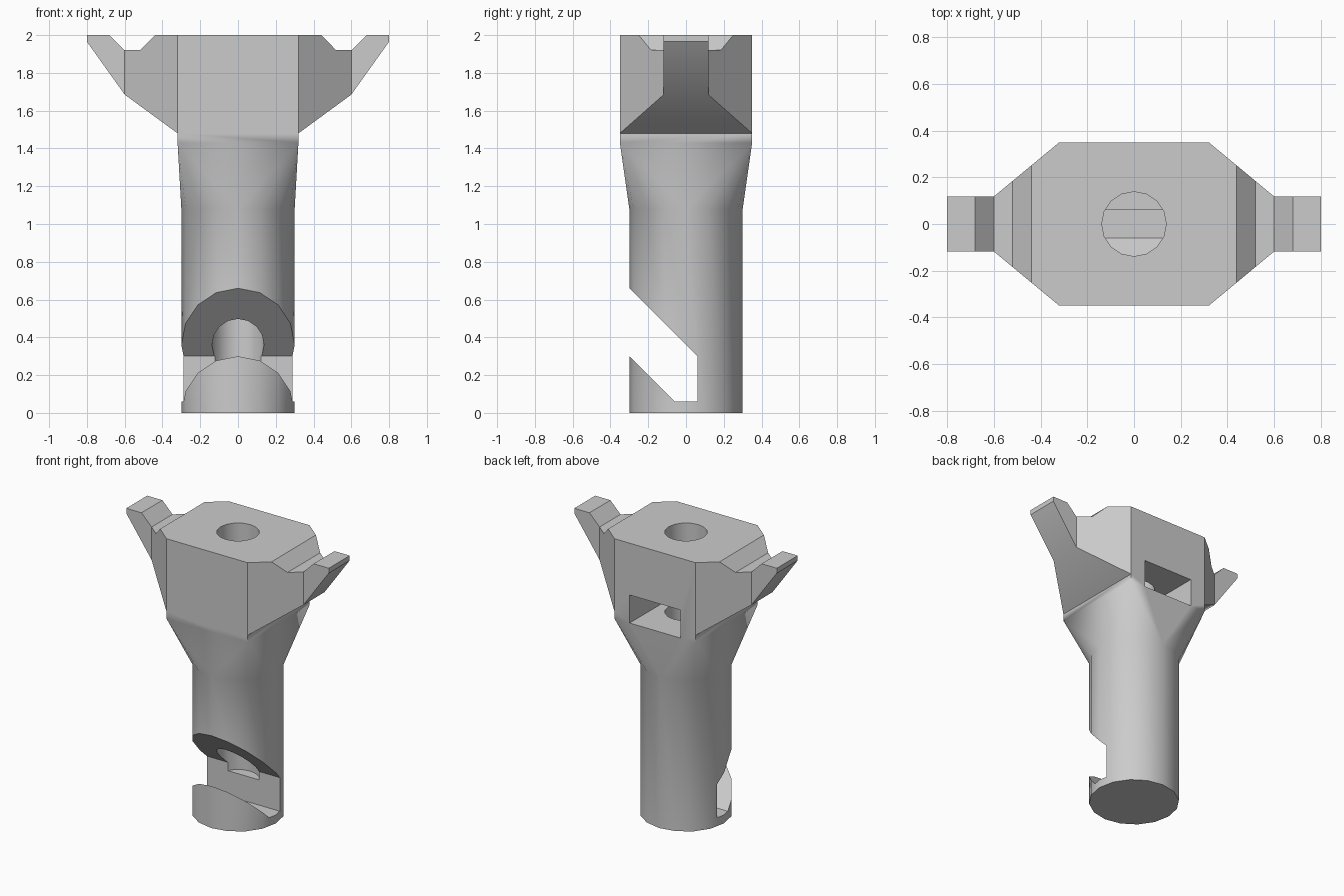
import bpy
import bmesh
from math import cos, sin, pi, radians
from mathutils import Vector

cube = bpy.data.objects.get("Cube")
if cube:
    bpy.data.objects.remove(cube, do_unlink=True)

grey = bpy.data.materials.new("plain grey")
grey.use_nodes = True
grey.diffuse_color = (0.6, 0.6, 0.6, 1)
grey.node_tree.nodes["Principled BSDF"].inputs["Base Color"].default_value = (0.6, 0.6, 0.6, 1)


def add_object(name, bm):
    bmesh.ops.recalc_face_normals(bm, faces=bm.faces)
    mesh = bpy.data.meshes.new(name)
    bm.to_mesh(mesh)
    bm.free()
    mesh.materials.append(grey)
    obj = bpy.data.objects.new(name, mesh)
    bpy.context.collection.objects.link(obj)
    return obj


def prism(name, outline, axis, low, high):
    """Extrude a 2D outline along one axis."""
    bm = bmesh.new()
    verts = []
    for a, b in outline:
        point = [a, b]
        point.insert(axis, low)
        verts.append(bm.verts.new(point))
    face = bm.faces.new(verts)
    grown = bmesh.ops.extrude_face_region(bm, geom=[face])["geom"]
    shift = Vector((0, 0, 0))
    shift[axis] = high - low
    bmesh.ops.translate(bm, vec=shift, verts=[g for g in grown if isinstance(g, bmesh.types.BMVert)])
    return add_object(name, bm)


def ring(radius, sides=16):
    return [(radius * sin(2 * pi * i / sides), radius * cos(2 * pi * i / sides)) for i in range(sides)]


def combine(target, tool, operation):
    mod = target.modifiers.new(tool.name, "BOOLEAN")
    mod.operation = operation
    mod.solver = "EXACT"
    mod.object = tool
    bpy.context.view_layer.objects.active = target
    bpy.ops.object.modifier_apply(modifier=mod.name)
    bpy.data.objects.remove(tool, do_unlink=True)


# Head with two notched arms: side profile trimmed by the plan outline
half = [(0.32, 1.43), (0.32, 1.48), (0.6, 1.685), (0.8, 1.965), (0.8, 2),
        (0.68, 2), (0.6, 1.92), (0.52, 1.92), (0.44, 2)]
head = prism("head", half + [(-x, z) for x, z in reversed(half)], 1, -0.5, 0.5)
plan = [(0.9, -0.118), (0.9, 0.118), (0.6, 0.118), (0.32, 0.35)]
trim = prism("plan_trim", plan + [(-x, y) for x, y in reversed(plan)]
             + [(-x, -y) for x, y in plan[2:]] + [(x, -y) for x, y in reversed(plan[2:])], 2, 1.3, 2.2)
combine(head, trim, "INTERSECT")

# Neck: blend from round shaft to rectangular head
bm = bmesh.new()
for x, y in ring(0.3):
    bm.verts.new((x, y, 1.08))
for x in (-0.32, 0.32):
    for y in (-0.35, 0.35):
        bm.verts.new((x, y, 1.43))
bmesh.ops.convex_hull(bm, input=bm.verts)
neck = add_object("neck", bm)

# Round shaft
body = prism("holder_body", ring(0.3), 2, 0, 1.08)
combine(body, neck, "UNION")
combine(body, head, "UNION")

# Angled slot across the front of the shaft
slot = [(-0.3, 0.66), (0.06, 0.3), (0.06, 0.06), (-0.06, 0.06), (-0.3, 0.3), (-0.5, 0.5), (-0.5, 0.86)]
combine(body, prism("slot_cutter", slot, 0, -0.5, 0.5), "DIFFERENCE")

# Vertical bore and the pointed nut pocket opening at the back
combine(body, prism("bore_cutter", ring(0.138), 2, 0.24, 2.2), "DIFFERENCE")
pocket = [(0.2, 0.5), (0.2, -0.115), (0, -0.231), (-0.2, -0.115), (-0.2, 0.5)]
combine(body, prism("pocket_cutter", pocket, 2, 1.43, 1.63), "DIFFERENCE")

bpy.ops.object.select_all(action="DESELECT")
body.select_set(True)
bpy.context.view_layer.objects.active = body
bpy.ops.object.shade_smooth_by_angle(angle=radians(30))
